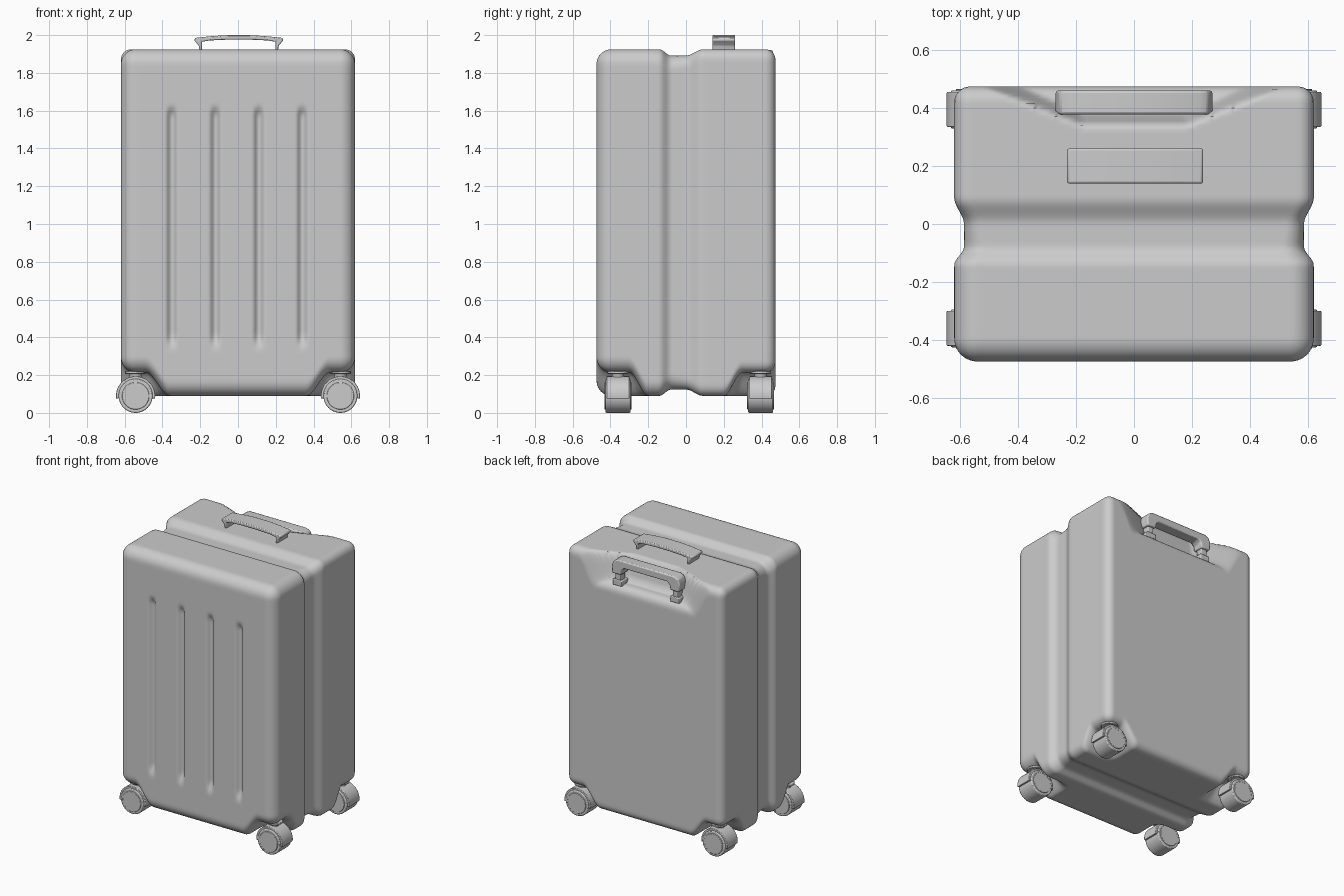
import bpy, bmesh, math
from mathutils import Vector

if "Cube" in bpy.data.objects:
    bpy.data.objects.remove(bpy.data.objects["Cube"])

HX, HY, Z0, Z1 = 0.62, 0.474, 0.09, 1.925


def smooth(v, a, b):
    t = max(0.0, min(1.0, (v - a) / (b - a)))
    return t * t * (3 - 2 * t)


def finish(bm, name, angle=35, bevel=0.0):
    bmesh.ops.recalc_face_normals(bm, faces=bm.faces[:])
    me = bpy.data.meshes.new(name)
    bm.to_mesh(me)
    bm.free()
    ob = bpy.data.objects.new(name, me)
    bpy.context.collection.objects.link(ob)
    if bevel:
        m = ob.modifiers.new("bevel", 'BEVEL')
        m.width, m.segments, m.limit_method = bevel, 2, 'ANGLE'
    bpy.ops.object.select_all(action='DESELECT')
    ob.select_set(True)
    bpy.context.view_layer.objects.active = ob
    bpy.ops.object.shade_smooth_by_angle(angle=math.radians(angle))
    return ob


def extrude_profile(pts, y0, y1, name, bevel=0.0):
    """Closed x-z outline extruded along y."""
    bm = bmesh.new()
    a = [bm.verts.new((x, y0, z)) for x, z in pts]
    b = [bm.verts.new((x, y1, z)) for x, z in pts]
    bm.faces.new(a)
    bm.faces.new(b[::-1])
    for i in range(len(pts)):
        j = (i + 1) % len(pts)
        bm.faces.new((a[i], b[i], b[j], a[j]))
    return finish(bm, name, bevel=bevel)


def box(name, c, s, bevel=0.005):
    x, z = s[0] / 2, s[2] / 2
    pts = [(c[0] - x, c[2] - z), (c[0] + x, c[2] - z), (c[0] + x, c[2] + z), (c[0] - x, c[2] + z)]
    return extrude_profile(pts, c[1] - s[1] / 2, c[1] + s[1] / 2, name, bevel)


def disc(name, c, r, depth, axis='Y', bevel=0.006):
    bm = bmesh.new()
    bmesh.ops.create_cone(bm, cap_ends=True, segments=40, radius1=r, radius2=r, depth=depth)
    for v in bm.verts:
        x, y, z = v.co
        v.co = Vector(c) + (Vector((x, z, y)) if axis == 'Y' else v.co)
    return finish(bm, name, bevel=bevel)


def shape_body(p):
    # rounded box
    r = 0.08 - 0.025 * smooth(p.y, -0.1, 0.05)
    zc, hz = (Z0 + Z1) / 2, (Z1 - Z0) / 2
    half = (HX, HY, hz)
    loc = Vector((p.x, p.y, p.z - zc))
    q = Vector([max(-h + r, min(h - r, v)) for v, h in zip(loc, half)])
    p = q + (loc - q).normalized() * r
    # centre channel around the case
    g = 0.034 * smooth(p.y, -0.14, -0.08) * (1 - smooth(p.y, 0.0, 0.09))
    p.x *= 1 - g / HX
    p.z = p.z * (1 - g / hz) + zc
    # raised wheel wells at the four lower corners
    well = 0.125 * smooth(abs(p.x), 0.36, 0.49) * smooth(abs(p.y), 0.2, 0.3)
    p.z += well * (1 - smooth(p.z, Z0 + 0.05, 0.55))
    # scoop behind the pull handle
    d = p.y - 0.355 - max(0, abs(p.x) - 0.18) * 0.4
    p.z -= 0.185 * smooth(d, -0.02, 0.035) * smooth(p.z, 1.2, 1.87)
    # four front flutes
    if p.y < -0.4:
        fade = smooth(p.z, 0.33, 0.42) * (1 - smooth(p.z, 1.57, 1.63))
        for cx in (-0.35, -0.12, 0.11, 0.34):
            p.y += 0.025 * fade * (1 - smooth(abs(p.x - cx), 0.004, 0.032))
    return p


# Case shell: six dense grids welded and shaped
bm = bmesh.new()
lo, hi, n = (-HX, -HY, Z0), (HX, HY, Z1), (120, 64, 100)
for ax in range(3):
    u, w = [k for k in range(3) if k != ax]
    for side in (lo, hi):
        rows = []
        for i in range(n[u] + 1):
            row = []
            for j in range(n[w] + 1):
                c = [0, 0, 0]
                c[ax] = side[ax]
                c[u] = lo[u] + (hi[u] - lo[u]) * i / n[u]
                c[w] = lo[w] + (hi[w] - lo[w]) * j / n[w]
                row.append(bm.verts.new(c))
            rows.append(row)
        for i in range(n[u]):
            for j in range(n[w]):
                bm.faces.new((rows[i][j], rows[i + 1][j], rows[i + 1][j + 1], rows[i][j + 1]))
bmesh.ops.remove_doubles(bm, verts=bm.verts[:], dist=1e-4)
for v in bm.verts:
    v.co = shape_body(v.co.copy())
finish(bm, "case_shell", 60)

# Top carry handle: thin arched strap on two short legs
half = [(0.195, 1.965), (0.195, 1.915), (0.207, 1.915), (0.212, 1.945), (0.236, 1.972),
        (0.232, 1.985), (0.15, 1.994), (0.06, 2.0)]
under = [(0.06, 1.976), (0.15, 1.972)]
right = under + half
carry = right + [(-x, z) for x, z in reversed(right)]
extrude_profile([(x + 0.004, z) for x, z in carry], 0.14, 0.26, "carry_handle", 0.006)

# Telescopic pull handle resting in the scoop
right = [(0.17, 1.868), (0.19, 1.85), (0.195, 1.815), (0.265, 1.815), (0.27, 1.87),
         (0.255, 1.905), (0.225, 1.92)]
pull = right + [(-x, z) for x, z in reversed(right)]
extrude_profile(pull, 0.378, 0.46, "pull_handle", 0.008)
for s, tag in ((-1, "left"), (1, "right")):
    box("pull_post_" + tag, (s * 0.228, 0.418, 1.785), (0.045, 0.05, 0.1))
    box("pull_collar_" + tag, (s * 0.228, 0.418, 1.75), (0.075, 0.07, 0.04))

# Four caster wheels with fenders and stems
arc = [math.radians(-8 + 196 * i / 28) for i in range(29)]
for sx, xt in ((-1, "left"), (1, "right")):
    for cy, yt in ((-0.36, "front"), (0.395, "back")):
        tag = yt + "_" + xt
        cx, cz = sx * 0.542, 0.09
        disc("wheel_" + tag, (cx, cy, cz), 0.09, 0.132)
        disc("hub_" + tag, (cx, cy, cz), 0.072, 0.142, bevel=0.003)
        ring = [(cx + 0.104 * math.cos(a), cz + 0.104 * math.sin(a)) for a in arc]
        ring += [(cx + 0.088 * math.cos(a), cz + 0.088 * math.sin(a)) for a in reversed(arc)]
        extrude_profile(ring, cy - 0.06, cy + 0.06, "fender_" + tag, 0.003)
        disc("stem_" + tag, (cx, cy, 0.208), 0.032, 0.05, 'Z', 0.003)
        disc("stem_plate_" + tag, (cx, cy, 0.214), 0.055, 0.014, 'Z', 0.003)
